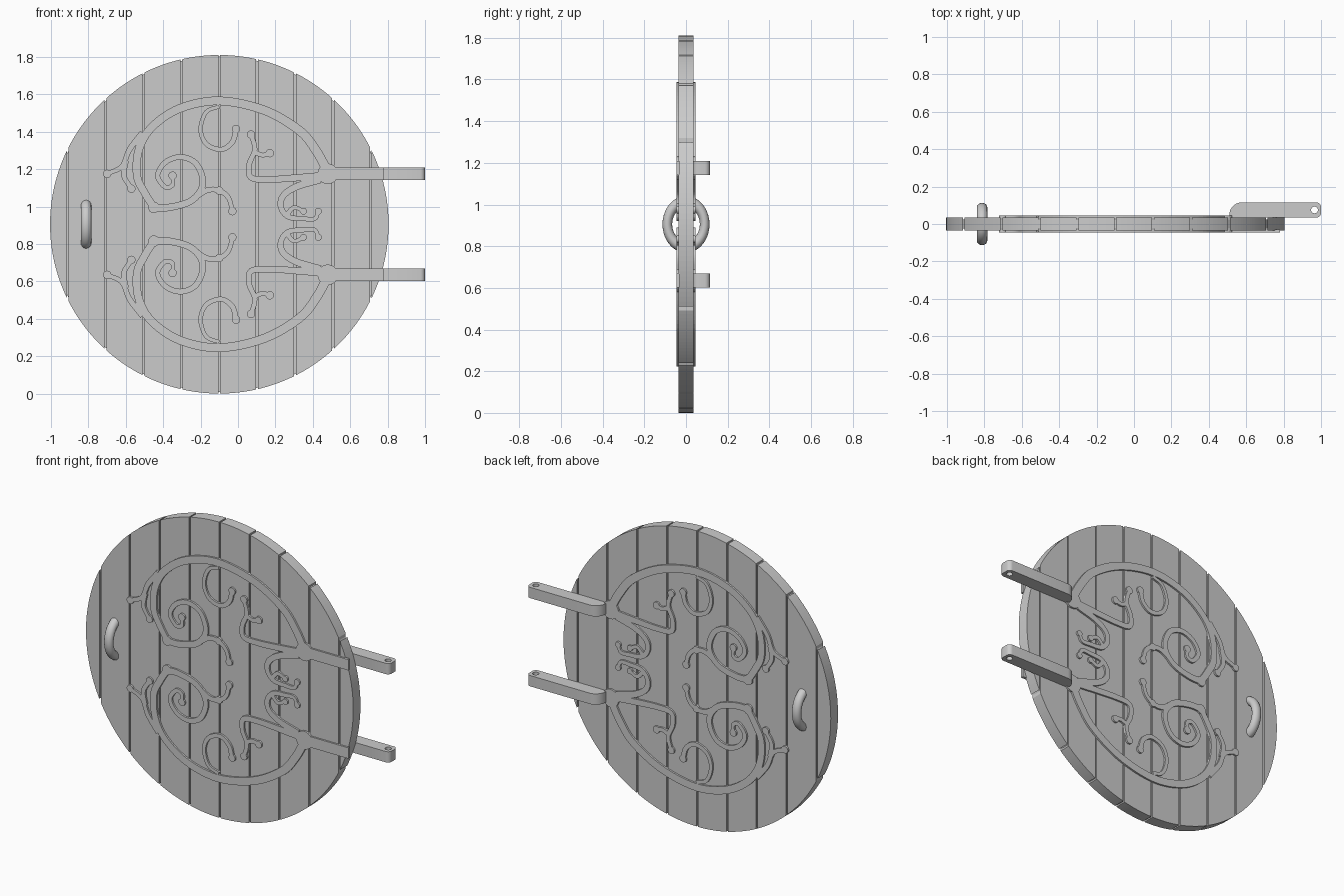
import bpy, bmesh, math
from mathutils import Vector, Matrix

cube = bpy.data.objects.get("Cube")
if cube:
    bpy.data.objects.remove(cube, do_unlink=True)

CENTRE = Vector((-0.1, 0, 0.905))
RADIUS = 0.905
HALF = 0.035

grey = bpy.data.materials.new("plain grey")
grey.use_nodes = True
grey.diffuse_color = (0.6, 0.6, 0.6, 1)
grey.node_tree.nodes["Principled BSDF"].inputs["Base Color"].default_value = (0.6, 0.6, 0.6, 1)


def place(name, data, location=CENTRE):
    data.materials.append(grey)
    obj = bpy.data.objects.new(name, data)
    obj.location = location
    bpy.context.collection.objects.link(obj)
    return obj


def finish(name, bm, smooth=False):
    bmesh.ops.recalc_face_normals(bm, faces=bm.faces)
    for f in bm.faces:
        f.smooth = smooth
    mesh = bpy.data.meshes.new(name)
    bm.to_mesh(mesh)
    bm.free()
    return place(name, mesh)


def slab(bm, outline, y0, y1):
    """Extrude an outline of (x, z) points from y0 to y1."""
    face = bm.faces.new([bm.verts.new((x, y0, z)) for x, z in outline])
    ext = bmesh.ops.extrude_face_region(bm, geom=[face])
    verts = [v for v in ext["geom"] if isinstance(v, bmesh.types.BMVert)]
    bmesh.ops.translate(bm, verts=verts, vec=(0, y1 - y0, 0))


def arc(cx, cy, r, start, end, n):
    angles = [math.radians(start + (end - start) * i / n) for i in range(n + 1)]
    return [(cx + r * math.cos(a), cy + r * math.sin(a)) for a in angles]


# Door planks: slices of a disc with narrow grooves between them
GAP = 0.005
edges = [-RADIUS] + [0.2025 * k for k in range(-4, 5)] + [RADIUS]
for i, (a, b) in enumerate(zip(edges, edges[1:])):
    left = a if i == 0 else a + GAP
    right = b if i == len(edges) - 2 else b - GAP
    t0 = math.degrees(math.acos(left / RADIUS))
    t1 = math.degrees(math.acos(right / RADIUS))
    rim = arc(0, 0, RADIUS, t0, t1, 16)
    lower = [(x, -z) for x, z in reversed(rim) if abs(z) > 1e-6]
    rim = [p for p in rim if p[1] > 1e-6] + ([(RADIUS, 0)] if right == RADIUS else [])
    if left == -RADIUS:
        lower.append((-RADIUS, 0))
    bm = bmesh.new()
    slab(bm, rim + lower, -HALF, HALF)
    finish(f"plank_{i + 1}", bm)

# Core disc seen at the bottom of the grooves
bm = bmesh.new()
slab(bm, arc(0, 0, RADIUS - 0.008, 0, 357, 119), -0.025, 0.025)
finish("door_core", bm)

# Scrolled ironwork, drawn once and mirrored to both faces and both halves
PLATE = 0.046
iron = bmesh.new()


def spline(points, steps=6):
    """Smooth curve through points given in hundredths of a unit."""
    p = [Vector(q) / 100 for q in points]
    p = [2 * p[0] - p[1]] + p + [2 * p[-1] - p[-2]]
    out = []
    for a, b, c, d in zip(p, p[1:], p[2:], p[3:]):
        for k in range(steps):
            t = k / steps
            out.append(0.5 * (2 * b + (c - a) * t + (2 * a - 5 * b + 4 * c - d) * t * t
                              + (3 * b - a - 3 * c + d) * t ** 3))
    return out + [p[-2]]


def disc(point, r):
    slab(iron, arc(point[0] / 100, point[1] / 100, r, 0, 345, 23), -PLATE, -0.03)


def ribbon(points, start=0.032, end=0.024, ball=0.022):
    line = spline(points)
    rings = []
    for i, c in enumerate(line):
        d = (line[min(i + 1, len(line) - 1)] - line[max(i - 1, 0)]).normalized()
        w = start + (end - start) * i / (len(line) - 1)
        side = Vector((-d.y, d.x)) * w / 2
        rings.append([iron.verts.new((q.x, y, q.y)) for q, y in
                      ((c + side, -PLATE), (c - side, -PLATE), (c - side, -0.03), (c + side, -0.03))])
    for r, s in zip(rings, rings[1:]):
        for k in range(4):
            iron.faces.new((r[k], r[(k + 1) % 4], s[(k + 1) % 4], s[k]))
    iron.faces.new(rings[0])
    iron.faces.new(rings[-1])
    if ball:
        disc(points[-1], ball)


# Large arch sweeping into the left spiral
ribbon([(58, 28), (52, 39), (43, 50), (24, 61), (0, 66), (-21, 62), (-36, 52), (-43, 40),
        (-44, 26), (-40, 17), (-35, 9)], 0.05, 0.04, 0.03)
ribbon([(-35, 9), (-27, 9), (-16, 12), (-10, 18), (-9, 25), (-13, 33), (-21, 36), (-29, 33),
        (-33, 26), (-29, 20), (-25, 21), (-25, 26)], 0.04, 0.022)
ribbon([(-16, 12), (-7, 18), (0, 18), (5, 14), (7, 7)])
disc((0, 18), 0.022)
# Forked sprig at the left
ribbon([(-41, 49), (-48, 40), (-52, 31), (-60, 27)])
ribbon([(-50, 34), (-51, 26), (-47, 19)])
# Hook under the top of the arch
ribbon([(0, 63), (-7, 60), (-10, 51), (-7, 43), (1, 40), (7, 44), (9, 51)], 0.02, 0.03)
# Sprig running inward from the hinge
ribbon([(56, 26), (43, 25), (27, 24), (17, 25), (16, 32), (19, 40), (17, 48)], 0.04)
ribbon([(18, 39), (23, 37), (27, 38)], 0.026)
# Curl between the hinges
ribbon([(54, 24), (41, 20), (34, 15), (33, 9), (37, 4), (45, 3), (51, 3), (53, 7)], 0.04, 0.02, 0.018)
ribbon([(36, 5), (40, 9), (45, 7)], 0.026, 0.02, 0.018)
# Hinge boss
disc((58, 27), 0.055)
ironwork = finish("ironwork", iron)
mirror = ironwork.modifiers.new("both sides", "MIRROR")
mirror.use_axis = (False, True, True)
mirror.use_clip = False
mirror.use_mirror_merge = False

# Front straps and rear hinge bars
for name, side in (("upper", 1), ("lower", -1)):
    bm = bmesh.new()
    z0, z1 = sorted((side * 0.237, side * 0.303))
    slab(bm, [(0.58, z0), (0.88, z0), (0.88, z1), (0.58, z1)], -PLATE, -0.03)
    finish(name + "_front_strap", bm)

    curve = bpy.data.curves.new(name + "_hinge_bar", "CURVE")
    curve.dimensions = "2D"
    curve.fill_mode = "BOTH"
    curve.extrude = 0.033
    outline = ([(0.51, 0.034)] + arc(0.975, 0.059, 0.025, -90, 0, 6)
               + arc(0.975, 0.09, 0.025, 0, 90, 6) + arc(0.575, 0.05, 0.065, 90, 180, 10))
    for points in (outline, arc(0.965, 0.075, 0.018, 0, 345, 23)):
        sp = curve.splines.new("POLY")
        sp.points.add(len(points) - 1)
        for pt, (x, y) in zip(sp.points, points):
            pt.co = (x, y, 0, 1)
        sp.use_cyclic_u = True
    place(name + "_hinge_bar", curve, (0, 0, CENTRE.z + side * 0.27))

# Ring handle passing through the door
bm = bmesh.new()
rings = []
for i in range(40):
    a = math.tau * i / 40
    ring = [((0.108 + r) * math.cos(a) * 0.83, (0.108 + r) * math.sin(a), x)
            for x, r in arc(0, 0, 0.028, 0, 337.5, 15)]
    rings.append([bm.verts.new((x - 0.712, y, z)) for y, z, x in ring])
for i, r in enumerate(rings):
    s = rings[(i + 1) % len(rings)]
    for k in range(len(r)):
        j = (k + 1) % len(r)
        bm.faces.new((r[k], r[j], s[j], s[k]))
finish("ring_handle", bm, smooth=True)
